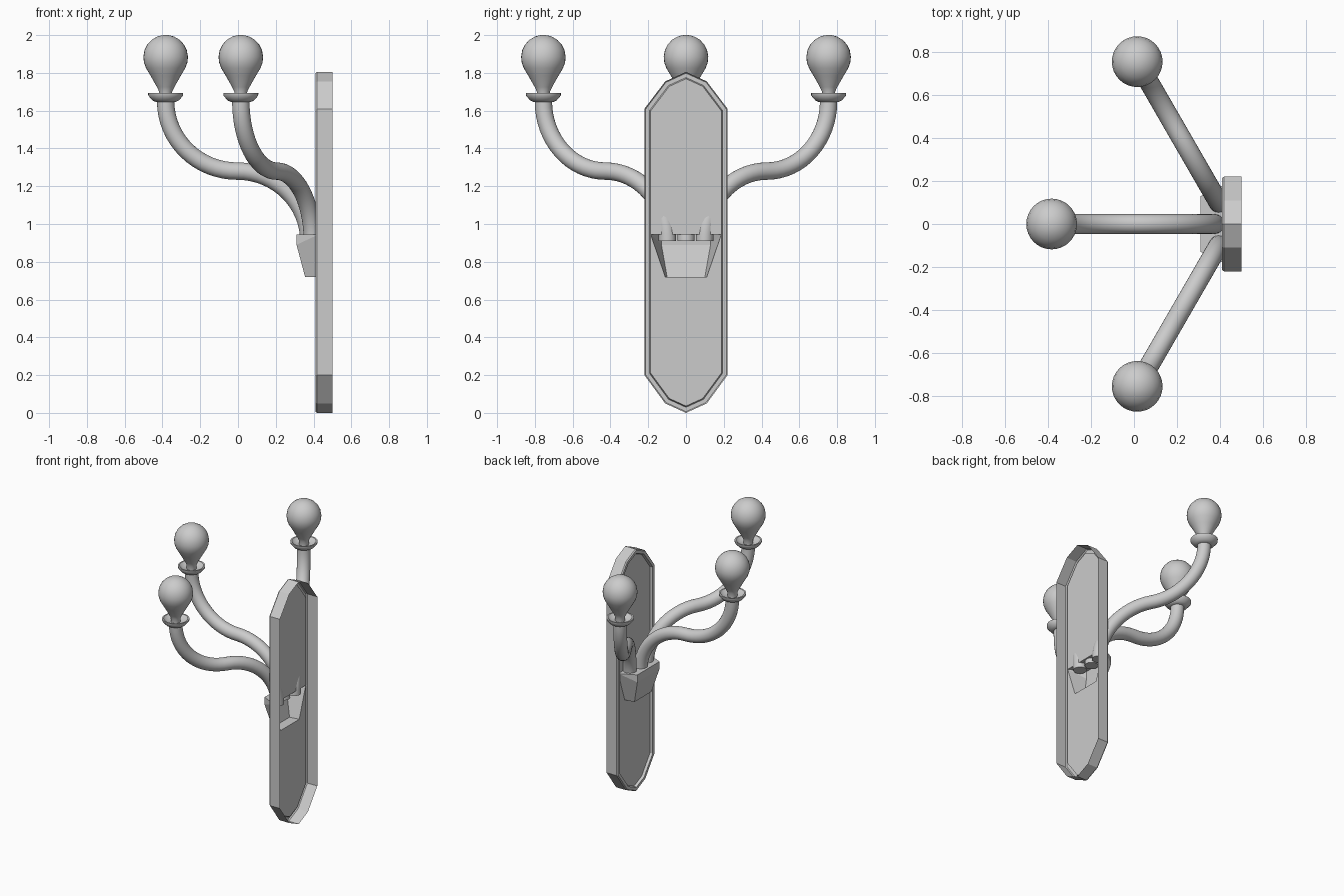
import bpy, bmesh, math
from mathutils import Vector

if "Cube" in bpy.data.objects:
    bpy.data.objects.remove(bpy.data.objects["Cube"])

def mesh_object(name, verts, faces, smooth=None):
    me = bpy.data.meshes.new(name)
    me.from_pydata(verts, [], faces)
    bm = bmesh.new()
    bm.from_mesh(me)
    bmesh.ops.remove_doubles(bm, verts=bm.verts, dist=1e-5)
    bmesh.ops.recalc_face_normals(bm, faces=bm.faces)
    bm.to_mesh(me)
    bm.free()
    ob = bpy.data.objects.new(name, me)
    bpy.context.collection.objects.link(ob)
    if smooth:
        bpy.ops.object.select_all(action='DESELECT')
        ob.select_set(True)
        bpy.context.view_layer.objects.active = ob
        bpy.ops.object.shade_smooth_by_angle(angle=math.radians(smooth))
    return ob

def inset(points, d):
    # mitred inward offset of a counter-clockwise outline
    out = []
    for i, p in enumerate(points):
        a = (p - points[i - 1]).normalized()
        b = (points[(i + 1) % len(points)] - p).normalized()
        na, nb = Vector((-a.y, a.x)), Vector((-b.y, b.x))
        out.append(p + (na + nb) * d / (1 + na.dot(nb)))
    return out

def lathe(name, profile, centre, steps=32):
    verts, faces = [], []
    for r, z in profile:
        for k in range(steps):
            t = 2 * math.pi * k / steps
            verts.append((centre[0] + r * math.cos(t), centre[1] + r * math.sin(t), z))
    for i in range(len(profile) - 1):
        for k in range(steps):
            n = (k + 1) % steps
            faces.append((i * steps + k, i * steps + n, (i + 1) * steps + n, (i + 1) * steps + k))
    return mesh_object(name, verts, faces, 40)

# Wall plate: open-backed shell with a raised rim and a recessed panel
half = [(0, 0), (0.11, 0.05), (0.22, 0.2), (0.22, 0.945), (0.22, 1.61), (0.11, 1.755), (0, 1.805)]
outline = [Vector(p) for p in half] + [Vector((-y, z)) for y, z in half[-2:0:-1]]
n = len(outline)
panel_x = 0.428
verts, faces = [], []
steps = [(0, 0.5), (0, 0.418), (0.006, 0.41), (0.027, 0.41), (0.033, panel_x)]
for d, x in steps:
    verts += [(x, p.x, p.y) for p in inset(outline, d)]
for i in range(len(steps) - 1):
    for k in range(n):
        m = (k + 1) % n
        faces.append((i * n + k, i * n + m, (i + 1) * n + m, (i + 1) * n + k))
# panel is split around the opening behind the bracket
o = (len(steps) - 1) * n
h = len(verts)
verts += [(panel_x, -0.11, 0.72), (panel_x, 0.11, 0.72)]
faces.append([o + k for k in range(3, 10)])
faces.append([o + k for k in (9, 10, 11, 0, 1, 2, 3)] + [h + 1, h])
mesh_object("wall_plate", verts, faces)

# Bracket: hollow tapered box, open at the back
bv = []
for s in (-1, 1):
    bv += [(panel_x, s * 0.187, 0.945), (0.31, s * 0.13, 0.945), (0.31, s * 0.13, 0.89),
           (0.355, s * 0.1, 0.72), (panel_x, s * 0.11, 0.72)]
bf = [(i, i + 1, i + 6, i + 5) for i in range(4)]
bf += [(0, 1, 2), (0, 2, 3, 4), (5, 6, 7), (5, 7, 8, 9)]
mesh_object("bracket", bv, bf)

# Arm path: two quarter arcs forming an S, as (reach, height)
REACH, Z0, Z1 = 0.758, 0.91, 1.65
a, b = REACH / 2, (Z1 - Z0) / 2
path = []
for i in range(17):
    t = math.pi / 2 * i / 16
    path.append((a - a * math.cos(t), Z0 + b * math.sin(t)))
for i in range(1, 17):
    t = math.pi / 2 * i / 16
    path.append((a + a * math.sin(t), Z1 - b * math.cos(t)))

def arm(name, base, angle, sides=24, radius=0.046):
    dx, dy = -math.cos(angle), math.sin(angle)
    verts, faces = [], []
    for i, (r, z) in enumerate(path):
        p, q = path[max(i - 1, 0)], path[min(i + 1, len(path) - 1)]
        tan = Vector((q[0] - p[0], q[1] - p[1])).normalized()
        if i in (0, len(path) - 1):
            tan = Vector((0, 1))
        for k in range(sides):
            t = 2 * math.pi * k / sides
            u, v = radius * math.cos(t), radius * math.sin(t)
            rr, zz = r + u * tan.y, z - u * tan.x
            verts.append((base[0] + rr * dx - v * dy, base[1] + rr * dy + v * dx, zz))
    for i in range(len(path) - 1):
        for k in range(sides):
            m = (k + 1) % sides
            faces.append((i * sides + k, i * sides + m, (i + 1) * sides + m, (i + 1) * sides + k))
    faces += [list(range(sides)), list(range(len(verts) - sides, len(verts)))]
    mesh_object(name, verts, faces, 40)
    return base[0] + REACH * dx, base[1] + REACH * dy

# Cup and bulb profiles
cup = [(0, 1.645), (0.05, 1.645), (0.07, 1.654), (0.092, 1.68), (0.0925, 1.693),
       (0.082, 1.693), (0.06, 1.672), (0, 1.668)]
bulb = [(0, 1.669), (0.033, 1.669), (0.034, 1.70), (0.046, 1.725), (0.08, 1.785), (0.104, 1.825),
        (0.115, 1.855), (0.118, 1.885), (0.112, 1.92), (0.097, 1.95), (0.074, 1.975),
        (0.045, 1.992), (0.02, 1.999), (0, 2.0)]

for label, base, angle in (("middle", (0.375, 0), 0),
                           ("left", (0.394, 0.0985), math.radians(60)),
                           ("right", (0.394, -0.0985), math.radians(-60))):
    tip = arm("arm_" + label, base, angle)
    lathe("cup_" + label, cup, tip)
    lathe("bulb_" + label, bulb, tip)
